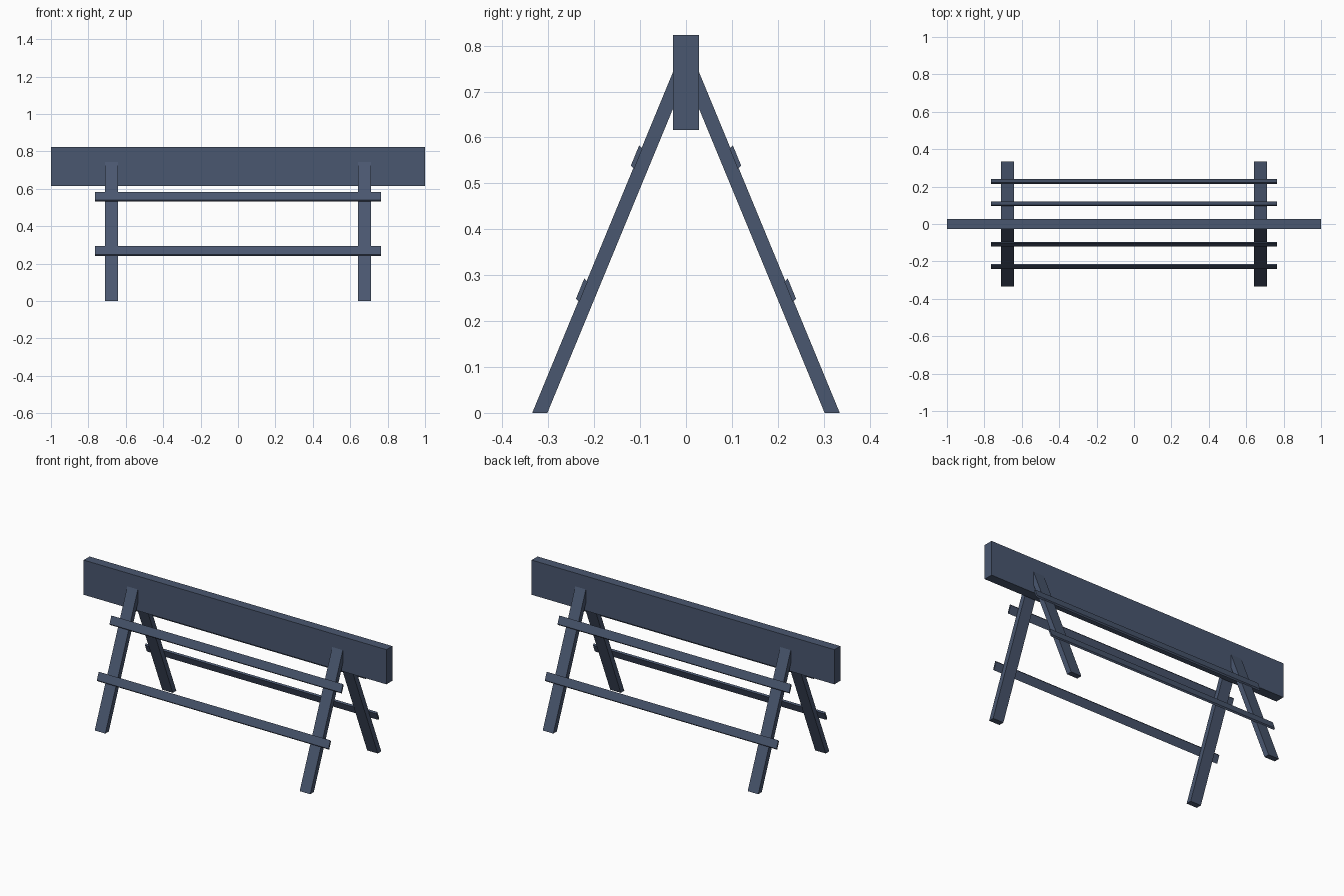
import bpy

if "Cube" in bpy.data.objects:
    bpy.data.objects.remove(bpy.data.objects["Cube"])

slate = bpy.data.materials.new("slate blue paint")
slate.diffuse_color = (0.068, 0.095, 0.160, 1)
slate.use_nodes = True
slate.node_tree.nodes["Principled BSDF"].inputs["Base Color"].default_value = slate.diffuse_color


def extrude_x(name, profile, x0, x1):
    """Solid from a convex (y, z) profile swept between x0 and x1."""
    n = len(profile)
    verts = [(x, y, z) for x in (x0, x1) for y, z in profile]
    faces = [tuple(range(n))[::-1], tuple(range(n, 2 * n))]
    faces += [(i, (i + 1) % n, (i + 1) % n + n, i + n) for i in range(n)]
    # keep normals outward whichever way the profile winds
    area = sum(profile[i][0] * profile[(i + 1) % n][1]
               - profile[(i + 1) % n][0] * profile[i][1] for i in range(n))
    if area < 0:
        faces = [f[::-1] for f in faces]
    mesh = bpy.data.meshes.new(name)
    mesh.from_pydata(verts, [], faces)
    mesh.materials.append(slate)
    obj = bpy.data.objects.new(name, mesh)
    bpy.context.collection.objects.link(obj)
    return obj


# Top beam
extrude_x("top_beam", [(-0.028, 0.616), (0.028, 0.616), (0.028, 0.823), (-0.028, 0.823)], -1, 1)

SLOPE = 0.413          # outward lean of the legs per unit of height
FOOT_OUT, FOOT_IN = 0.335, 0.302
TOP_Y = 0.022          # leg ends are buried just inside the beam

for side, s in (("front", -1), ("back", 1)):
    # Splayed legs with level feet and a vertical cut against the beam
    leg = [(s * FOOT_IN, 0), (s * FOOT_OUT, 0),
           (s * TOP_Y, (FOOT_OUT - TOP_Y) / SLOPE),
           (s * TOP_Y, (FOOT_IN - TOP_Y) / SLOPE)]
    for end, x in (("left", -0.677), ("right", 0.677)):
        extrude_x(f"{side}_{end}_leg", leg, x - 0.035, x + 0.035)

    # Thin rails lying on the outer faces of the legs
    for level, y, z in (("upper", 0.102, 0.583), ("lower", 0.2215, 0.293)):
        dy, dz = 0.018, 0.044
        rail = [(s * y, z), (s * (y + dy), z - dz),
                (s * (y + dy - 0.007), z - dz - 0.008), (s * (y - 0.007), z - 0.008)]
        extrude_x(f"{side}_{level}_rail", rail, -0.765, 0.765)
